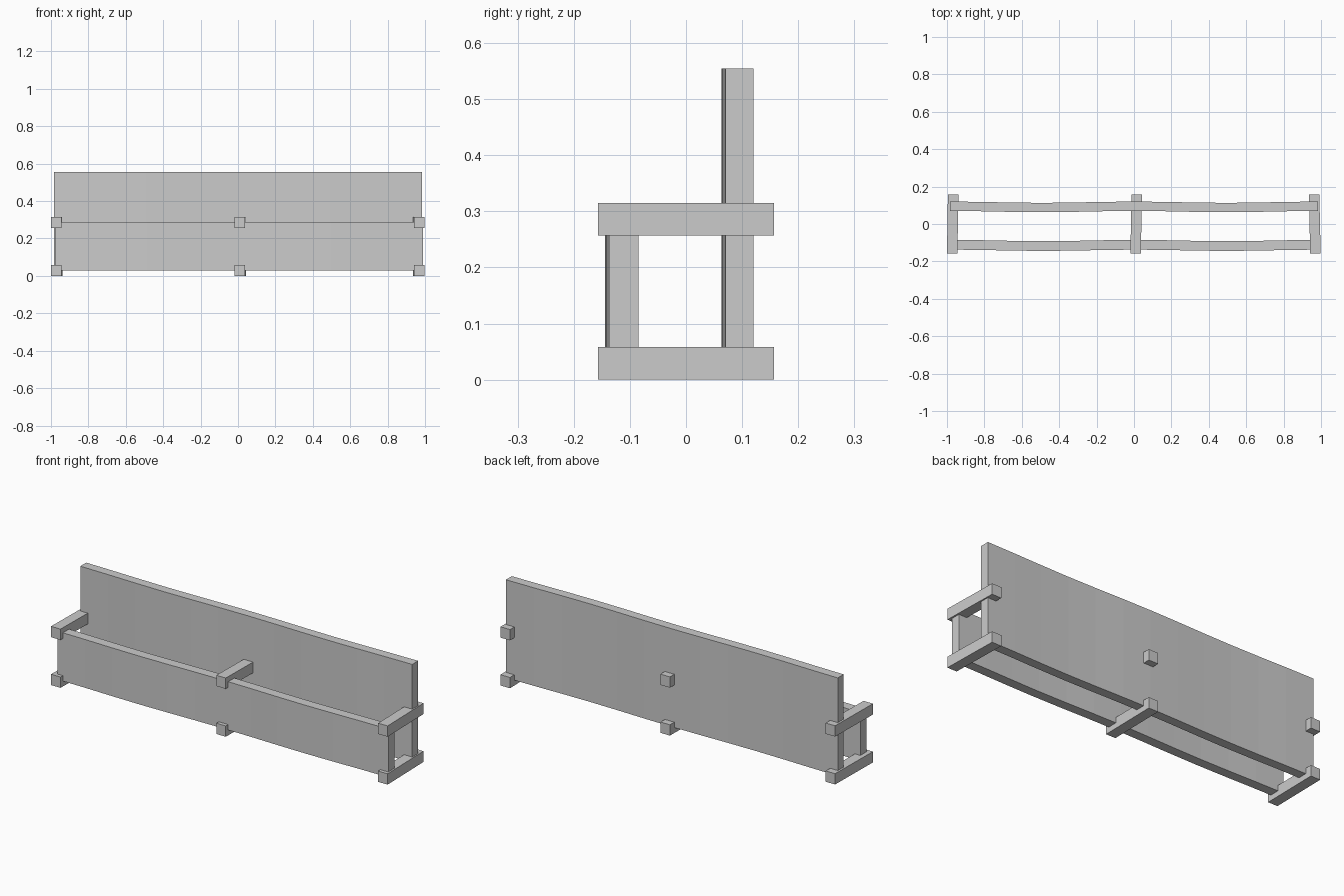
import bpy
import bmesh
import math

cube = bpy.data.objects.get("Cube")
if cube:
    bpy.data.objects.remove(cube, do_unlink=True)

grey = bpy.data.materials.new("plain grey")
grey.use_nodes = True
grey.diffuse_color = (0.6, 0.6, 0.6, 1)
grey.node_tree.nodes["Principled BSDF"].inputs["Base Color"].default_value = (0.6, 0.6, 0.6, 1)


def extrude_outline(name, outline, z0, z1):
    """Raise a flat outline into a solid between two heights."""
    bm = bmesh.new()
    face = bm.faces.new([bm.verts.new((x, y, z0)) for x, y in outline])
    result = bmesh.ops.extrude_face_region(bm, geom=[face])
    top = [v for v in result["geom"] if isinstance(v, bmesh.types.BMVert)]
    bmesh.ops.translate(bm, verts=top, vec=(0, 0, z1 - z0))
    bmesh.ops.recalc_face_normals(bm, faces=bm.faces)
    mesh = bpy.data.meshes.new(name)
    bm.to_mesh(mesh)
    bm.free()
    mesh.materials.append(grey)
    obj = bpy.data.objects.new(name, mesh)
    bpy.context.collection.objects.link(obj)


def panel(name, x0, x1, y_back, thickness, z0, z1, bow=0.007, segments=12):
    """Long board that sags forward slightly between the beams."""
    back = []
    for i in range(segments + 1):
        t = i / segments
        back.append((x0 + (x1 - x0) * t, y_back - bow * math.sin(2 * math.pi * t) ** 2))
    front = [(x, y - thickness) for x, y in reversed(back)]
    extrude_outline(name, back + front, z0, z1)


# Low front board and tall back board
panel("front_panel", -0.975, 0.988, -0.085, 0.052, 0.029, 0.288)
panel("back_panel", -0.985, 0.985, 0.12, 0.05, 0.029, 0.555)

# Cross beams, each turned very slightly, in a lower and an upper row
WIDTH, HEIGHT, REACH = 0.056, 0.058, 0.157
beams = [("right", -0.972, -0.967), ("middle", 0.009, 0.014), ("left", 0.97, 0.963)]
for row, z in (("lower", 0), ("upper", 0.257)):
    for side, x_front, x_back in beams:
        h = WIDTH / 2
        outline = [(x_front - h, -REACH), (x_front + h, -REACH),
                   (x_back + h, REACH), (x_back - h, REACH)]
        extrude_outline(f"{row}_{side}_beam", outline, z, z + HEIGHT)
